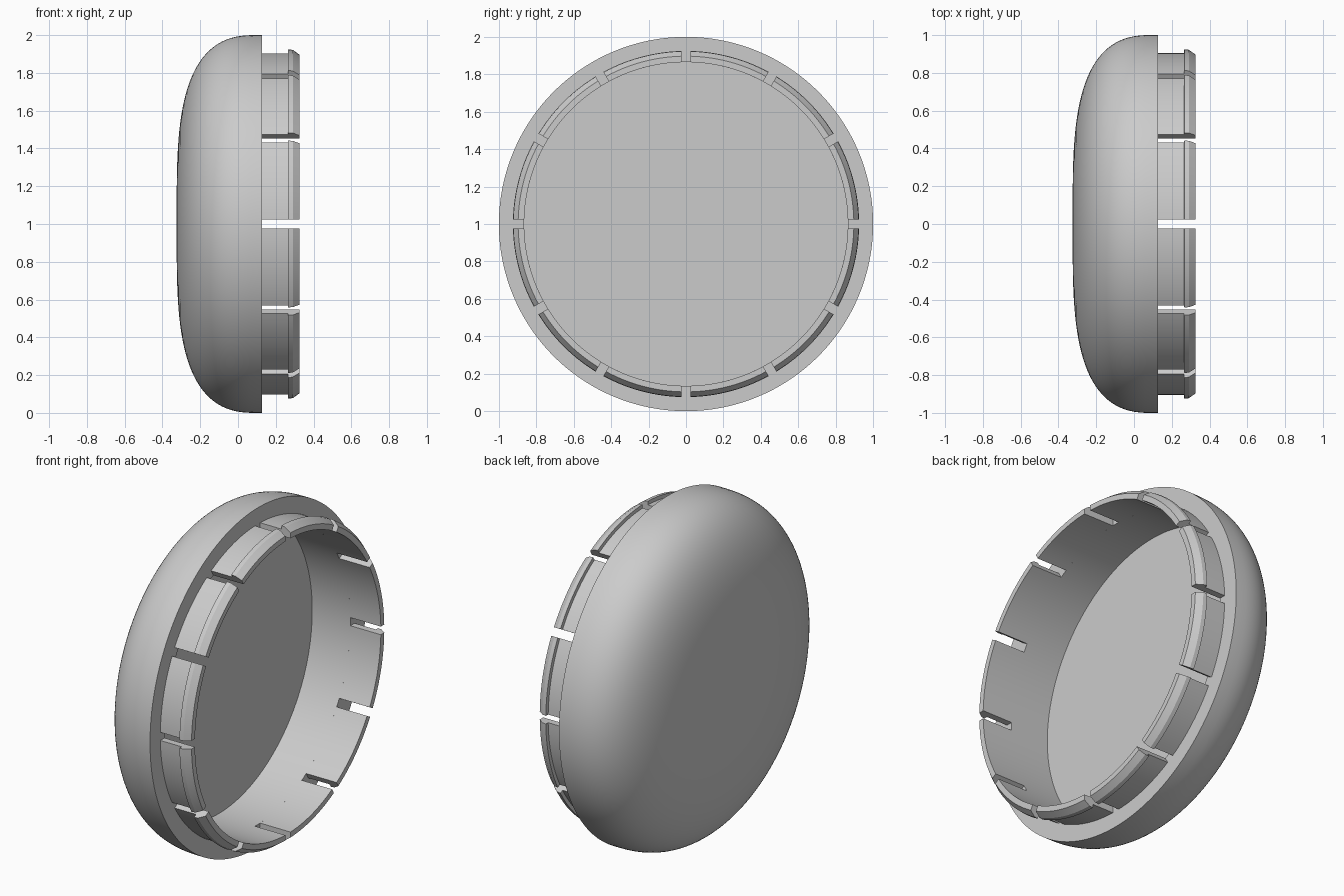
import bpy, bmesh, math

if "Cube" in bpy.data.objects:
    bpy.data.objects.remove(bpy.data.objects["Cube"])

AXIS_Z = 1.0          # height of the axis, which runs along x
SEGMENTS = 180
CLIPS = 12
SLOT_HALF = 0.024     # half the slot width between clips
FLANGE_X, WALL_R, FLOOR_X, TIP_X = 0.127, 0.865, -0.122, 0.325

grey = bpy.data.materials.new("light grey plastic")
grey.diffuse_color = (0.6, 0.6, 0.6, 1)
grey.use_nodes = True
grey.node_tree.nodes["Principled BSDF"].inputs["Base Color"].default_value = grey.diffuse_color


def place(bm, x, r, a):
    return bm.verts.new((x, r * math.cos(a), AXIS_Z + r * math.sin(a)))


def finish(bm, name, angle):
    bmesh.ops.recalc_face_normals(bm, faces=bm.faces[:])
    mesh = bpy.data.meshes.new(name)
    bm.to_mesh(mesh)
    bm.free()
    mesh.materials.append(grey)
    ob = bpy.data.objects.new(name, mesh)
    bpy.context.collection.objects.link(ob)
    bpy.ops.object.select_all(action='DESELECT')
    ob.select_set(True)
    bpy.context.view_layer.objects.active = ob
    bpy.ops.object.shade_smooth_by_angle(angle=math.radians(angle))
    return ob


# Domed cap: rounded outside, flat flange, round recess with a flat floor
profile = []
for i in range(1, 33):
    t = math.pi / 2 * i / 32
    x = 0.1 - 0.425 * max(math.cos(t), 0) ** (2 / 2.6)
    profile.append((x, math.sin(t) ** (2 / 3.5)))
profile += [(FLANGE_X, 1.0), (FLANGE_X, WALL_R), (FLOOR_X, WALL_R)]

bm = bmesh.new()
rings = [[place(bm, x, r, 2 * math.pi * k / SEGMENTS) for k in range(SEGMENTS)]
         for x, r in profile]
for a, b in zip(rings, rings[1:]):
    for k in range(SEGMENTS):
        n = (k + 1) % SEGMENTS
        bm.faces.new((a[k], a[n], b[n], b[k]))
apex = place(bm, -0.325, 0, 0)
for k in range(SEGMENTS):
    bm.faces.new((apex, rings[0][(k + 1) % SEGMENTS], rings[0][k]))
bm.faces.new(rings[-1])
finish(bm, "domed_cap", 35)

# Ring of snap clips: collar wall with an outward lip and a chamfered tip
section = [(FLANGE_X, WALL_R), (FLANGE_X, 0.904), (0.265, 0.904),
           (0.266, 0.925), (0.290, 0.922), (TIP_X, 0.897), (TIP_X, WALL_R)]
STEPS = 14
bm = bmesh.new()
for c in range(CLIPS):
    start, stop = (2 * math.pi * (c + d) / CLIPS for d in (0, 1))
    cuts = []
    for s in range(STEPS + 1):
        loop = []
        for x, r in section:
            gap = math.asin(SLOT_HALF / r)      # keeps slot sides parallel
            a = start + gap + (stop - start - 2 * gap) * s / STEPS
            loop.append(place(bm, x, r, a))
        cuts.append(loop)
    for a, b in zip(cuts, cuts[1:]):
        for k in range(len(section)):
            n = (k + 1) % len(section)
            bm.faces.new((a[k], a[n], b[n], b[k]))
    bm.faces.new(cuts[0])
    bm.faces.new(cuts[-1])
finish(bm, "snap_clips", 25)
